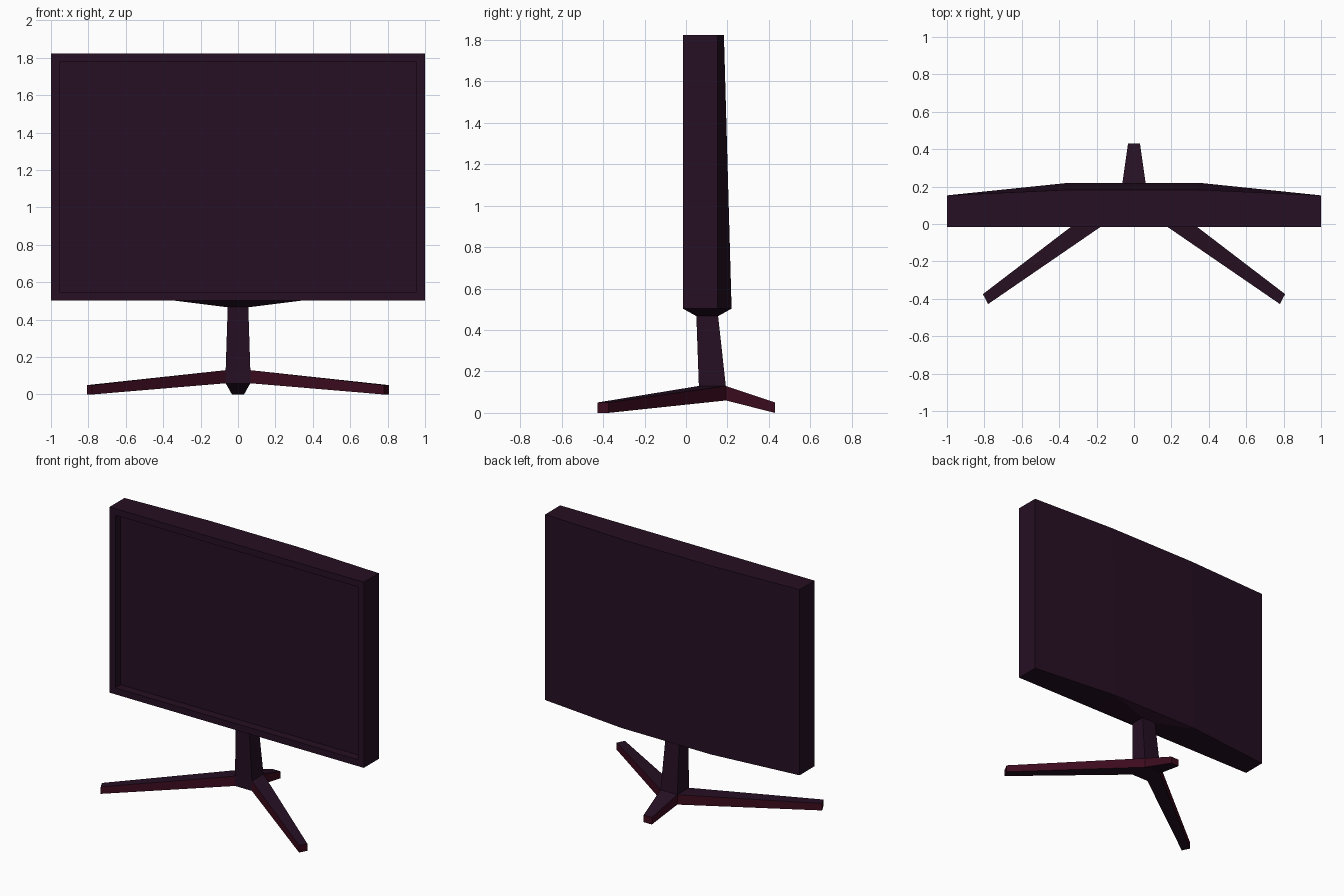
import bpy, bmesh

if "Cube" in bpy.data.objects:
    bpy.data.objects.remove(bpy.data.objects["Cube"])

def material(name, rgb):
    m = bpy.data.materials.new(name)
    m.diffuse_color = (*rgb, 1)
    m.use_nodes = True
    m.node_tree.nodes["Principled BSDF"].inputs["Base Color"].default_value = m.diffuse_color
    return m

PLUM = material("dark plum", (0.019, 0.0048, 0.0165))
RED = material("dark red", (0.046, 0.0035, 0.013))

def loft(name, rings, recess=None, red_sides=False):
    """Closed flat-faced solid through rings of equal point count."""
    bm = bmesh.new()
    loops = [[bm.verts.new(p) for p in r] for r in rings]
    n = len(loops[0])
    for a, b in zip(loops, loops[1:]):
        for i in range(n):
            j = (i + 1) % n
            bm.faces.new((a[i], a[j], b[j], b[i]))
    bm.faces.new(loops[0])
    bm.faces.new(loops[-1])
    bmesh.ops.recalc_face_normals(bm, faces=bm.faces)
    bm.normal_update()
    if recess:  # straight-walled recess in the front face
        width, depth = recess
        front = [f for f in bm.faces if f.normal.y < -0.99]
        bmesh.ops.inset_region(bm, faces=front, thickness=width)
        hole = bmesh.ops.extrude_discrete_faces(bm, faces=front)["faces"]
        for f in hole:
            bmesh.ops.translate(bm, verts=f.verts, vec=(0, depth, 0))
    if red_sides:
        for f in bm.faces:
            f.material_index = int(abs(f.normal.z) < 0.6)
    mesh = bpy.data.meshes.new(name)
    bm.to_mesh(mesh)
    bm.free()
    mesh.materials.append(PLUM)
    mesh.materials.append(RED)
    ob = bpy.data.objects.new(name, mesh)
    bpy.context.collection.objects.link(ob)
    return ob

def rect(hx, y0, y1, z):
    return [(-hx, y0, z), (hx, y0, z), (hx, y1, z), (-hx, y1, z)]

def housing_ring(back, z):
    return [(-1, -0.015, z), (1, -0.015, z), (1, 0.153, z),
            (0.35, back, z), (-0.35, back, z), (-1, 0.153, z)]

# display housing with recessed screen, thicker towards the bottom back
loft("screen_housing", [housing_ring(0.22, 0.503), housing_ring(0.183, 1.823)],
     recess=(0.065, 0.06))

# tapered chin under the housing
loft("housing_chin", [rect(0.35, -0.015, 0.22, 0.503), rect(0.06, 0.05, 0.155, 0.467)])

# neck running down into the hub
loft("stand_neck", [rect(0.055, 0.05, 0.155, 0.467), rect(0.066, 0.062, 0.192, 0.13),
                    rect(0.066, 0.062, 0.192, 0.06)])

def leg(name, root, tip):
    """Leg tapering from the hub to the floor; root and tip are plan edges."""
    (a, b), (c, d) = root, tip
    loft(name, [[(*a, 0.06), (*b, 0.06), (*b, 0.13), (*a, 0.13)],
                [(*c, 0), (*d, 0), (*d, 0.05), (*c, 0.05)]], red_sides=True)

# two long front legs and one short rear leg
for side, s in (("left", -1), ("right", 1)):
    leg("front_leg_" + side, ((s * 0.066, 0.062), (s * 0.066, 0.192)),
        ((s * 0.78, -0.428), (s * 0.808, -0.375)))
leg("rear_leg", ((-0.066, 0.192), (0.066, 0.192)), ((-0.032, 0.43), (0.032, 0.43)))
